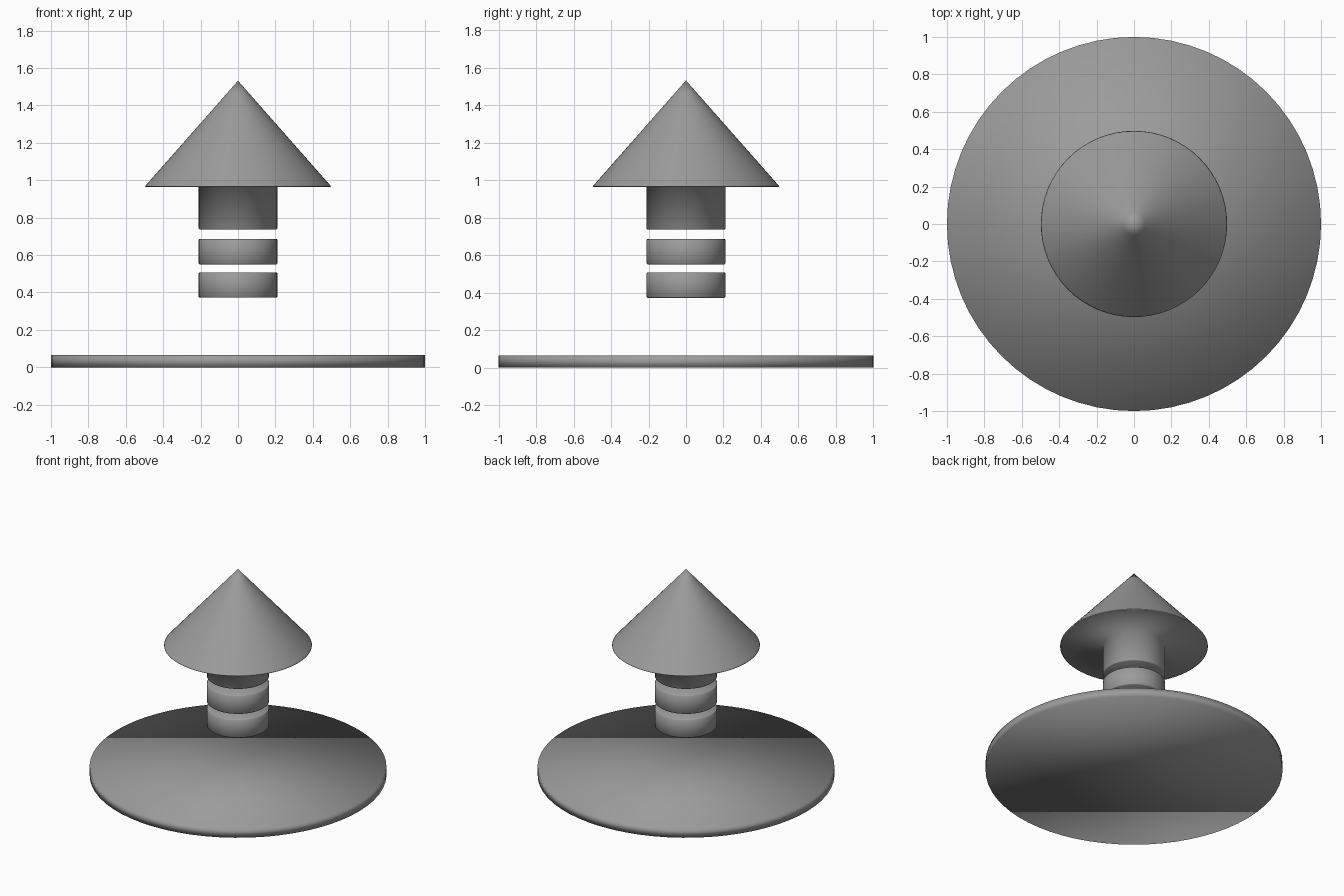
import bpy, bmesh
from math import sin, cos, pi

if "Cube" in bpy.data.objects:
    bpy.data.objects.remove(bpy.data.objects["Cube"])

SIDES = 64
grey = bpy.data.materials.new("dark_grey")
grey.diffuse_color = (0.33, 0.33, 0.33, 1)
grey.use_nodes = True
grey.node_tree.nodes["Principled BSDF"].inputs["Base Color"].default_value = grey.diffuse_color


def lathe(name, profile):
    """Revolve (radius, z) points; radius 0 is a point, open ends get a cap."""
    bm = bmesh.new()
    rings = []
    for r, z in profile:
        n = 1 if r == 0 else SIDES
        rings.append([bm.verts.new((r * sin(2 * pi * i / SIDES), r * cos(2 * pi * i / SIDES), z))
                      for i in range(n)])
    for a, b in zip(rings, rings[1:]):
        for i in range(SIDES):
            j = (i + 1) % SIDES
            if len(b) == 1:
                bm.faces.new((a[i], a[j], b[0]))
            else:
                bm.faces.new((a[i], a[j], b[j], b[i]))
    for ring in (rings[0], rings[-1]):
        if len(ring) > 1:
            bm.faces.new(ring)
    bmesh.ops.recalc_face_normals(bm, faces=bm.faces)
    for f in bm.faces:
        f.smooth = True
    mesh = bpy.data.meshes.new(name)
    bm.to_mesh(mesh)
    bm.free()
    mesh.materials.append(grey)
    obj = bpy.data.objects.new(name, mesh)
    bpy.context.collection.objects.link(obj)
    return obj


R, C = 0.21, 0.005  # shaft radius and tiny edge chamfer

# Round base plate
lathe("base_disc", [(1, 0), (1, 0.065)])

# Two floating shaft bands
for name, z0, z1 in (("lower_band", 0.372, 0.508), ("upper_band", 0.55, 0.687)):
    lathe(name, [(R - C, z0), (R, z0 + C), (R, z1 - C), (R - C, z1)])

# Shaft top and cone in one piece, with a thin rim and a small tip ring
lathe("arrow_head", [(R - C, 0.736), (R, 0.736 + C), (R, 0.964), (0.493, 0.964),
                     (0.498, 0.967), (0.492, 0.974), (0.06, 1.464), (0, 1.532)])
